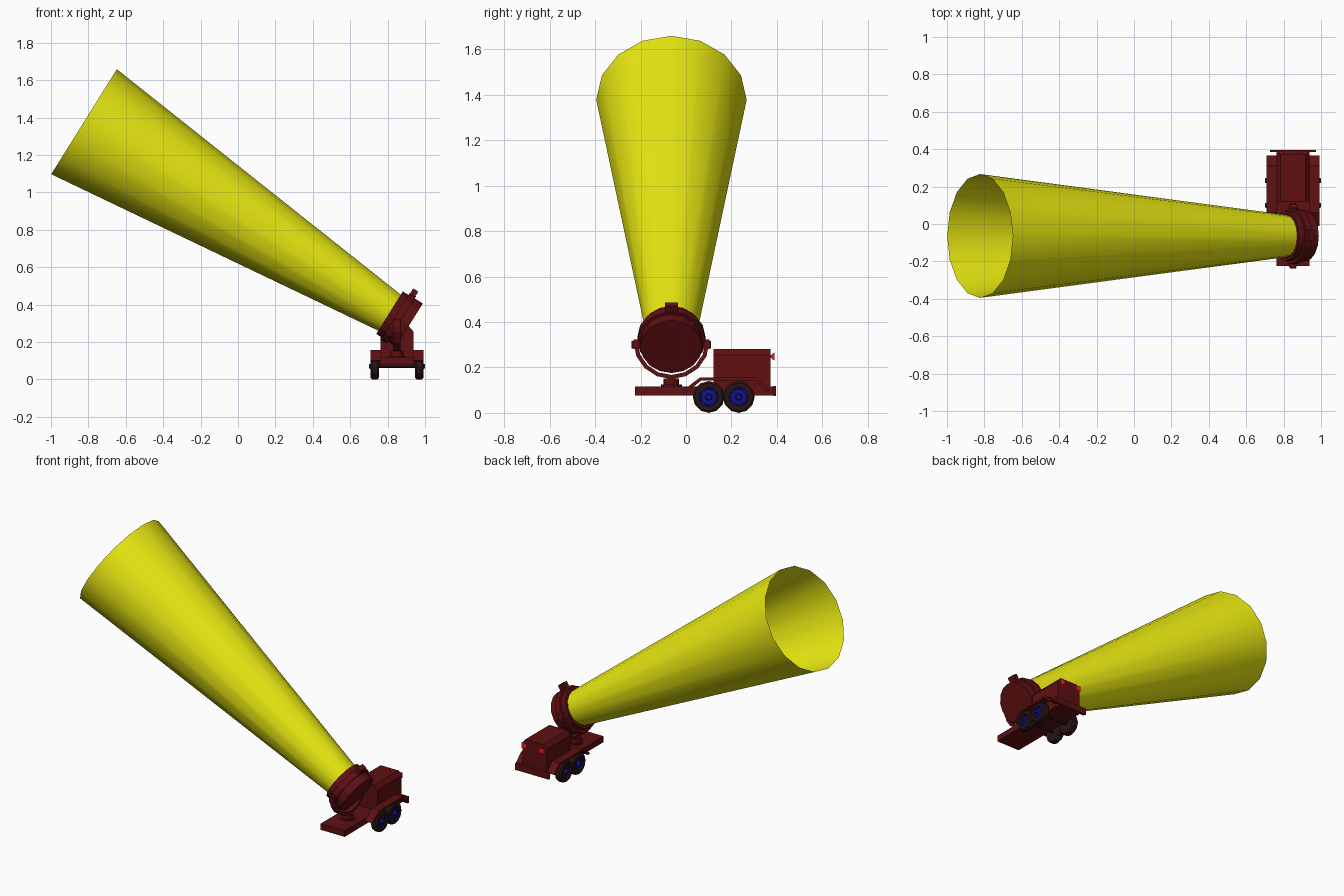
import bpy, bmesh
from math import pi, sin, cos
from mathutils import Vector, Matrix

if "Cube" in bpy.data.objects:
    bpy.data.objects.remove(bpy.data.objects["Cube"])

CX, LY = 0.85, -0.064            # trailer centre line, lamp centre line
AXIS = Vector((0.848, 0, -0.53)).normalized()   # lamp axis, pointing to its back
UP = Vector((0.53, 0, 0.848)).normalized()
FRONT = Vector((0.81, LY, 0.357))               # centre of the lamp opening


def material(name, rgb):
    m = bpy.data.materials.new(name)
    m.diffuse_color = (*rgb, 1)
    m.use_nodes = True
    m.node_tree.nodes["Principled BSDF"].inputs["Base Color"].default_value = m.diffuse_color
    return m


PAINT = material("dark_red", (0.115, 0.005, 0.006))
RUBBER = material("tyre_black", (0.022, 0.008, 0.008))
BLUE = material("hub_blue", (0.007, 0.007, 0.26))
YELLOW = material("beam_yellow", (0.83, 0.83, 0.006))
RED = material("light_red", (1.0, 0.01, 0.01))


def finish(name, bm, mat, smooth=False, fix=True):
    if fix:
        bmesh.ops.recalc_face_normals(bm, faces=bm.faces)
    me = bpy.data.meshes.new(name)
    bm.to_mesh(me)
    bm.free()
    me.materials.append(mat)
    if smooth:
        me.shade_smooth()
    ob = bpy.data.objects.new(name, me)
    bpy.context.collection.objects.link(ob)
    return ob


def box(name, x, y, z, mat=PAINT):
    bm = bmesh.new()
    size = (x[1] - x[0], y[1] - y[0], z[1] - z[0])
    mid = ((x[0] + x[1]) / 2, (y[0] + y[1]) / 2, (z[0] + z[1]) / 2)
    bmesh.ops.create_cube(bm, size=1, matrix=Matrix.Translation(mid) @ Matrix.Diagonal((*size, 1)))
    return finish(name, bm, mat)


def prism(name, pts, x0, x1, mat=PAINT, plane="yz"):
    """Extrude a closed outline along x (yz outline) or along y (xz outline)."""
    bm = bmesh.new()
    place = (lambda a, b: (x0, a, b)) if plane == "yz" else (lambda a, b: (a, x0, b))
    face = bm.faces.new([bm.verts.new(place(a, b)) for a, b in pts])
    ext = bmesh.ops.extrude_face_region(bm, geom=[face])
    step = Vector((x1 - x0, 0, 0)) if plane == "yz" else Vector((0, x1 - x0, 0))
    bmesh.ops.translate(bm, vec=step, verts=[v for v in ext["geom"] if isinstance(v, bmesh.types.BMVert)])
    return finish(name, bm, mat)


def lathe(name, profile, origin, axis, side, n, mat, caps=True, smooth=False):
    """Spin (distance, radius) points around an axis."""
    bm = bmesh.new()
    other = axis.cross(side)
    rings = [[bm.verts.new(origin + axis * t + (side * cos(2 * pi * k / n) + other * sin(2 * pi * k / n)) * r)
              for k in range(n)] for t, r in profile]
    for a, b in zip(rings, rings[1:]):
        for k in range(n):
            bm.faces.new((a[k], a[(k + 1) % n], b[(k + 1) % n], b[k]))
    if caps:
        bm.faces.new(rings[0])
        bm.faces.new(rings[-1])
    return finish(name, bm, mat, smooth)


# Light beam: open cone
lathe("light_beam", [(-1.926, 0.331), (0.004, 0.113)], FRONT, AXIS, UP, 16, YELLOW, caps=False, smooth=True)

# Lamp drum with raised band, recessed front glass and a vent on top
lathe("lamp_drum", [(0.012, 0.118), (0, 0.118), (0, 0.134), (0.036, 0.134), (0.036, 0.149),
                    (0.074, 0.149), (0.074, 0.136), (0.125, 0.136)], FRONT, AXIS, UP, 16, PAINT)
vent = box("lamp_vent", (-0.016, 0.016), (-0.028, 0.028), (-0.025, 0.025))
basis = Matrix((AXIS, Vector((0, 1, 0)), UP)).transposed().to_4x4()
vent.matrix_world = Matrix.Translation(FRONT + AXIS * 0.055 + UP * 0.152) @ basis

# Yoke: half ring holding the lamp, with pivot blocks
YZ = 0.312
arc = [(pi + pi * k / 8) for k in range(9)]
outer = [(LY + 0.167 * cos(a), YZ + 0.163 * sin(a)) for a in arc]
inner = [(LY + 0.149 * cos(a), YZ + 0.145 * sin(a)) for a in reversed(arc)]
prism("yoke", outer + inner, CX - 0.02, CX + 0.02)
for s, tag in ((-1, "front"), (1, "rear")):
    ys = sorted((LY + s * 0.146, LY + s * 0.168))
    box("yoke_plate_" + tag, (CX - 0.018, CX + 0.018), ys, (0.28, 0.322))
    lathe("yoke_pivot_" + tag, [(0, 0.017), (0.045, 0.017)], Vector((CX, LY + s * 0.13, 0.3)),
          Vector((0, s, 0)), Vector((0, 0, 1)), 8, PAINT)

# Turntable under the yoke
Z = Vector((0, 0, 1))
lathe("turntable", [(0, 0.046), (0.012, 0.046), (0.012, 0.034), (0.04, 0.034)],
      Vector((CX, LY, 0.112)), Z, Vector((1, 0, 0)), 12, PAINT)

# Trailer bed and rear bumper
box("trailer_bed", (CX - 0.088, CX + 0.088), (-0.225, 0.385), (0.077, 0.117))
box("rear_bumper", (CX - 0.123, CX + 0.123), (0.385, 0.396), (0.075, 0.118))

# Generator housing with chamfered roof edges
half = [(0.088, 0.117), (0.088, 0.255), (0.066, 0.282)]
prism("generator_housing", [(CX + a, b) for a, b in half] + [(CX - a, b) for a, b in reversed(half)],
      0.12, 0.372, plane="xz")

# Tail lights
for s, tag in ((-1, "left"), (1, "right")):
    lathe("tail_light_" + tag, [(0, 0.006), (0.018, 0.026)], Vector((CX + s * 0.064, 0.371, 0.248)),
          Vector((0, 1, 0)), Vector((0.707, 0, 0.707)), 4, RED)

# Fenders, axles and wheels
top = [(-0.012, 0.1), (0.062, 0.156), (0.31, 0.156), (0.366, 0.1)]
low = [(0.35, 0.095), (0.303, 0.143), (0.068, 0.143), (0.008, 0.095)]
for s, tag in ((-1, "left"), (1, "right")):
    prism("fender_" + tag, top + low, CX + s * 0.085, CX + s * 0.141)
    for y, pos in ((0.1, "front"), (0.232, "rear")):
        c = Vector((CX + s * 0.096, y, 0.07))
        ax = Vector((s, 0, 0))
        label = f"_{pos}_{tag}"
        lathe("tyre" + label, [(0, 0.05), (0, 0.062), (0.008, 0.07), (0.037, 0.07), (0.045, 0.062),
                               (0.045, 0.043), (0.032, 0.04)], c, ax, Z, 12, RUBBER)
        lathe("wheel_hub" + label, [(0.03, 0.042), (0.037, 0.042), (0.037, 0.036), (0.034, 0.034),
                                    (0.036, 0.016), (0.053, 0.012)], c, ax, Z, 12, BLUE)
        for k in range(6):
            a = 2 * pi * k / 6
            lathe(f"wheel_hole{label}_{k}", [(0.03, 0.004), (0.0385, 0.004)],
                  c + Vector((0, cos(a), sin(a))) * 0.026, ax, Z, 6, RUBBER)
for y, pos in ((0.1, "front"), (0.232, "rear")):
    lathe("axle_" + pos, [(-0.1, 0.01), (0.1, 0.01)], Vector((CX, y, 0.07)), Vector((1, 0, 0)), Z, 8, RUBBER)
